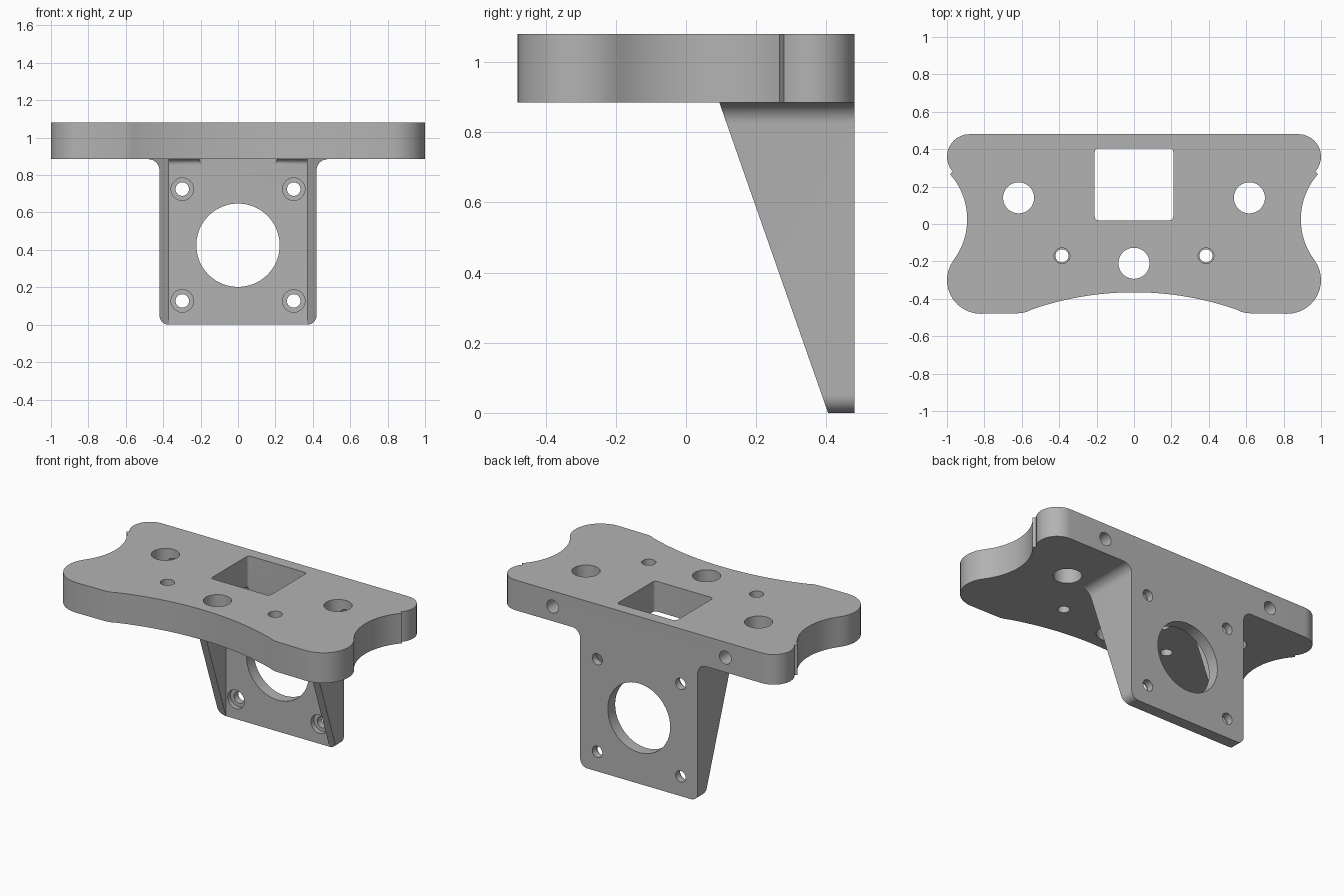
import bpy
from math import cos, sin, pi, radians, hypot, atan2
from mathutils import Vector

cube = bpy.data.objects.get("Cube")
if cube:
    bpy.data.objects.remove(cube)

PLATE_LOW, PLATE_TOP, BACK = 0.885, 1.08, 0.48

grey = bpy.data.materials.new("plain grey")
grey.use_nodes = True
grey.diffuse_color = (0.45, 0.45, 0.45, 1)
grey.node_tree.nodes["Principled BSDF"].inputs["Base Color"].default_value = grey.diffuse_color


def arc(cx, cy, r, start, end, steps=12):
    """Points along an arc, angles in degrees."""
    angles = [radians(start + (end - start) * i / steps) for i in range(steps + 1)]
    return [(cx + r * cos(a), cy + r * sin(a)) for a in angles]


def mirrored(half):
    """Close a right-hand half outline with its mirror image."""
    return half + [(-x, y) for x, y in reversed(half) if abs(x) > 1e-6]


def prism(name, outline, axis, low, high):
    """Extrude a 2D outline along an axis; the outline uses the other two axes in order."""
    n = len(outline)
    k = "xyz".index(axis)
    verts = []
    for level in (low, high):
        for p in outline:
            co = list(p)
            co.insert(k, level)
            verts.append(Vector(co))
    faces = [tuple(range(n)), tuple(range(2 * n - 1, n - 1, -1))]
    faces += [(i, n + i, n + (i + 1) % n, (i + 1) % n) for i in range(n)]
    area = sum(outline[i - 1][0] * outline[i][1] - outline[i][0] * outline[i - 1][1] for i in range(n))
    if (area > 0) != (axis == "y"):
        faces = [f[::-1] for f in faces]
    mesh = bpy.data.meshes.new(name)
    mesh.from_pydata(verts, [], faces)
    mesh.materials.append(grey)
    obj = bpy.data.objects.new(name, mesh)
    bpy.context.collection.objects.link(obj)
    return obj


def combine(target, tool, operation="DIFFERENCE"):
    """Apply a boolean and discard the tool."""
    bpy.context.view_layer.objects.active = target
    mod = target.modifiers.new("boolean", "BOOLEAN")
    mod.operation, mod.solver, mod.object = operation, "EXACT", tool
    bpy.ops.object.modifier_apply(modifier=mod.name)
    bpy.data.objects.remove(tool)


def drill(target, axis, cx, cy, r, low, high):
    combine(target, prism("drill", arc(cx, cy, r, 0, 360, 48)[:-1], axis, low, high))


# Top plate: rounded lobes joined by hollow sides and a hollow front
back_c, front_c, waist_c = (0.88, 0.36), (0.82, -0.30), (1.255, 0.025)


def angle(a, b):
    return atan2(b[1] - a[1], b[0] - a[0]) * 180 / pi


waist_r = hypot(waist_c[0] - front_c[0], waist_c[1] - front_c[1]) - 0.18
front_r = 1.67
half = [(front_r * sin(a), -0.365 - front_r + front_r * cos(a)) for a in [0.335 * i / 16 for i in range(17)]]
half += [(0.575, -0.47), (0.605, -0.477)]
half += arc(*front_c, 0.18, -90, angle(front_c, waist_c))
half += arc(*waist_c, waist_r, angle(waist_c, front_c) % 360, angle(waist_c, back_c), 24)[1:]
half += arc(*back_c, 0.12, angle(back_c, waist_c), 90)
body = prism("mounting_bracket", mirrored(half), "z", PLATE_LOW, PLATE_TOP)

# Hanging bracket: rounded lower corners, flared where it meets the plate
half = arc(0.37, 0.05, 0.05, -90, 0)
half += arc(0.48, PLATE_LOW - 0.06, 0.06, 180, 90)
half += [(0.48, 0.95)]
bracket = prism("bracket", mirrored(half), "y", 0, BACK)

# Slanted front edge of the ribs
slope = (0.405 - 0.095) / PLATE_LOW
slant = [(0.405 + 0.2 * slope, -0.2), (0.405 - 1.2 * slope, 1.2), (-0.5, 1.2), (-0.5, -0.2)]
combine(bracket, prism("slant_cut", slant, "x", -1, 1))

# Space between the ribs, with a small fillet under the plate
space = [(-0.2, -0.1), (0.405, -0.1)] + arc(0.375, PLATE_LOW - 0.03, 0.03, 0, 90, 6) + [(-0.2, PLATE_LOW)]
combine(bracket, prism("space_cut", space, "x", -0.37, 0.37))
combine(body, bracket, "UNION")

# Rectangular window through the plate
window = []
for cx, cy, a in ((0.19, 0.385, 0), (-0.19, 0.385, 90), (-0.19, 0.04, 180), (0.19, 0.04, 270)):
    window += arc(cx, cy, 0.02, a, a + 90, 5)
combine(body, prism("window_cut", window, "z", 0.84, 1.2))

# Vertical holes, the small ones stepped
drill(body, "z", 0, -0.21, 0.083, 0.8, 1.2)
for side in (-1, 1):
    drill(body, "z", side * 0.617, 0.14, 0.083, 0.8, 1.2)
    drill(body, "z", side * 0.385, -0.17, 0.035, 0.8, 1.2)
    drill(body, "z", side * 0.385, -0.17, 0.042, 0.95, 1.2)
    # Bolt hole from the back edge into the vertical hole
    drill(body, "y", side * 0.617, 0.98, 0.042, 0.14, 0.6)
    # Counterbored screw holes in the bracket
    for z in (0.127, 0.725):
        drill(body, "y", side * 0.298, z, 0.036, 0.3, 0.6)
        drill(body, "y", side * 0.298, z, 0.06, 0.35, 0.435)

# Large round opening in the bracket
drill(body, "y", 0, 0.425, 0.223, 0.3, 0.6)

bpy.ops.object.select_all(action="DESELECT")
body.select_set(True)
bpy.context.view_layer.objects.active = body
bpy.ops.object.shade_smooth_by_angle(angle=radians(30))
